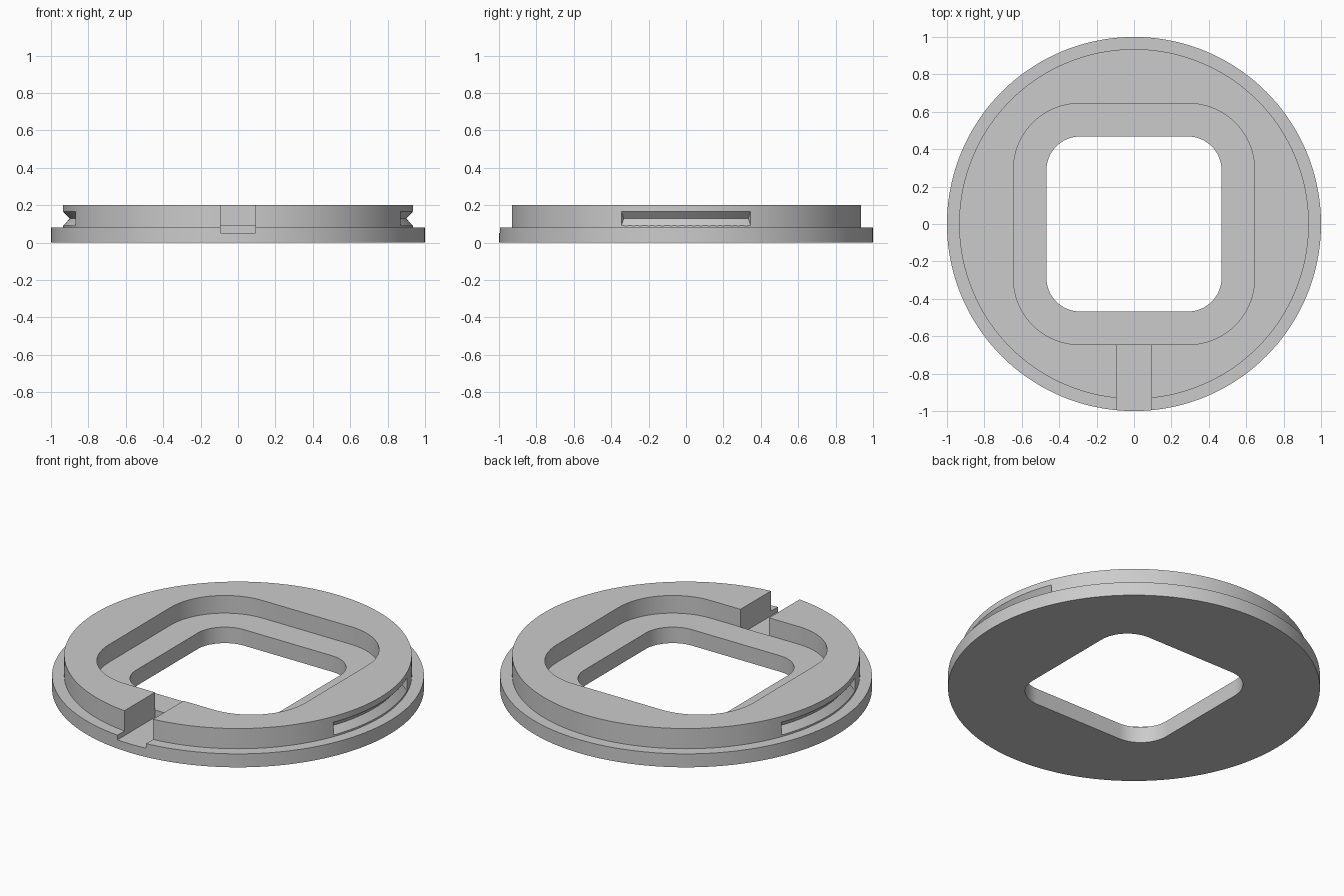
import bpy
import bmesh
from math import sin, cos, pi, radians

default = bpy.data.objects.get("Cube")
if default:
    bpy.data.objects.remove(default, do_unlink=True)

SEGMENTS = 144

grey = bpy.data.materials.new("plain grey")
grey.use_nodes = True
colour = (0.6, 0.6, 0.6, 1)
grey.diffuse_color = colour
grey.node_tree.nodes["Principled BSDF"].inputs["Base Color"].default_value = colour


def loft(name, rings):
    """Solid skinned through equal-length rings of points, capped at both ends."""
    bm = bmesh.new()
    loops = [[bm.verts.new(p) for p in ring] for ring in rings]
    for a, b in zip(loops, loops[1:]):
        n = len(a)
        for i in range(n):
            j = (i + 1) % n
            bm.faces.new((a[i], a[j], b[j], b[i]))
    bm.faces.new(loops[0])
    bm.faces.new(loops[-1])
    bmesh.ops.recalc_face_normals(bm, faces=bm.faces)
    mesh = bpy.data.meshes.new(name)
    bm.to_mesh(mesh)
    bm.free()
    mesh.materials.append(grey)
    obj = bpy.data.objects.new(name, mesh)
    bpy.context.collection.objects.link(obj)
    return obj


def circle(r, z):
    steps = [2 * pi * i / SEGMENTS for i in range(SEGMENTS)]
    return [(r * cos(t), r * sin(t), z) for t in steps]


def rounded_square(half, radius, z, steps=16):
    c = half - radius
    points = []
    for k, (sx, sy) in enumerate([(1, 1), (-1, 1), (-1, -1), (1, -1)]):
        for i in range(steps + 1):
            t = (k + i / steps) * pi / 2
            points.append((sx * c + radius * cos(t), sy * c + radius * sin(t), z))
    return points


def rectangle(x, y0, y1, z):
    return [(-x, y0, z), (x, y0, z), (x, y1, z), (-x, y1, z)]


def groove(name, facing):
    """V-shaped groove cutter swept along the rim, centred on an angle."""
    profile = [(0.9, 0.128), (0.936, 0.167), (0.96, 0.167), (0.96, 0.089), (0.936, 0.089)]
    half, steps = radians(21.7), 24
    angles = [facing - half + 2 * half * i / steps for i in range(steps + 1)]
    return loft(name, [[(r * cos(t), r * sin(t), z) for r, z in profile] for t in angles])


# Stepped disc: wide flange below, narrower drum above
ring = loft("ring_body", [circle(1, 0), circle(1, 0.08), circle(0.935, 0.08), circle(0.935, 0.2)])

# Window, recess, front notch and the two side grooves
cutters = [
    loft("window_cutter", [rounded_square(0.468, 0.18, z) for z in (-0.1, 0.4)]),
    loft("recess_cutter", [rounded_square(0.645, 0.355, z) for z in (0.095, 0.4)]),
    loft("notch_cutter", [rectangle(0.094, -1.1, -0.644, z) for z in (0.052, 0.4)]),
    groove("left_groove_cutter", 0),
    groove("right_groove_cutter", pi),
]

bpy.ops.object.select_all(action="DESELECT")
bpy.context.view_layer.objects.active = ring
ring.select_set(True)
for cutter in cutters:
    cut = ring.modifiers.new(cutter.name, "BOOLEAN")
    cut.operation = "DIFFERENCE"
    cut.solver = "EXACT"
    cut.object = cutter
    bpy.ops.object.modifier_apply(modifier=cut.name)
    bpy.data.objects.remove(cutter, do_unlink=True)

# Smooth curved walls, crisp edges
bpy.ops.object.shade_smooth_by_angle(angle=radians(25))
